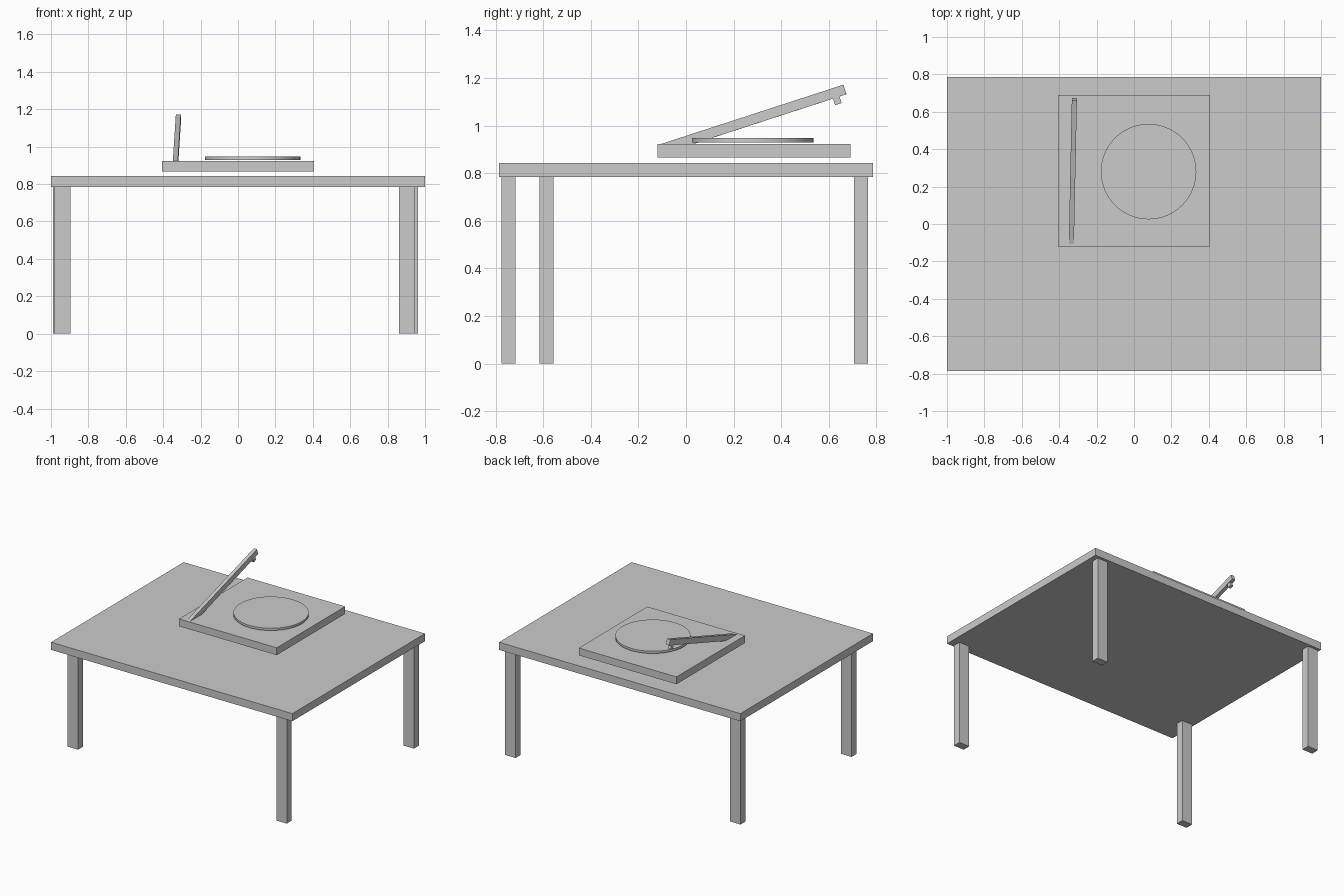
import bpy
from math import radians
from mathutils import Matrix, Vector

if "Cube" in bpy.data.objects:
    bpy.data.objects.remove(bpy.data.objects["Cube"])


def box(name, x, y, z, frame=Matrix.Identity(4)):
    """Box from (min, max) ranges, placed in an optional local frame."""
    bpy.ops.mesh.primitive_cube_add(size=1)
    ob = bpy.context.object
    ob.name = name
    centre = Vector([sum(r) / 2 for r in (x, y, z)])
    size = [r[1] - r[0] for r in (x, y, z)]
    ob.data.transform(frame @ Matrix.Translation(centre) @ Matrix.Diagonal((*size, 1)))
    return ob


# Table top
box("table_top", (-1, 1), (-0.785, 0.785), (0.785, 0.842))

# Legs, slightly uneven; the front left one is set back
legs = {
    "front_left_leg": (-0.939, -0.586),
    "front_right_leg": (0.904, -0.746),
    "back_left_leg": (-0.945, 0.736),
    "back_right_leg": (0.92, 0.736),
}
for name, (x, y) in legs.items():
    box(name, (x - 0.043, x + 0.043), (y - 0.029, y + 0.029), (0, 0.785))

# Turntable base, hovering just above the table
box("turntable_base", (-0.405, 0.405), (-0.12, 0.691), (0.867, 0.922))

# Platter
bpy.ops.mesh.primitive_cylinder_add(vertices=64, radius=0.255, depth=0.017,
                                    location=(0.078, 0.28, 0.9385))
platter = bpy.context.object
platter.name = "platter"
bpy.ops.object.shade_smooth_by_angle(angle=radians(30))

# Raised tone arm and its needle, sharing one tilted frame
length = 0.808
frame = (Matrix.Translation((-0.335, -0.107, 0.922))
         @ Matrix.Rotation(radians(-1.2), 4, 'Z')
         @ Matrix.Rotation(radians(18), 4, 'X'))
box("tone_arm", (-0.0135, 0.0135), (0, length), (-0.042, 0), frame)
box("needle", (-0.011, 0.011), (length - 0.059, length - 0.031), (-0.071, -0.04), frame)
